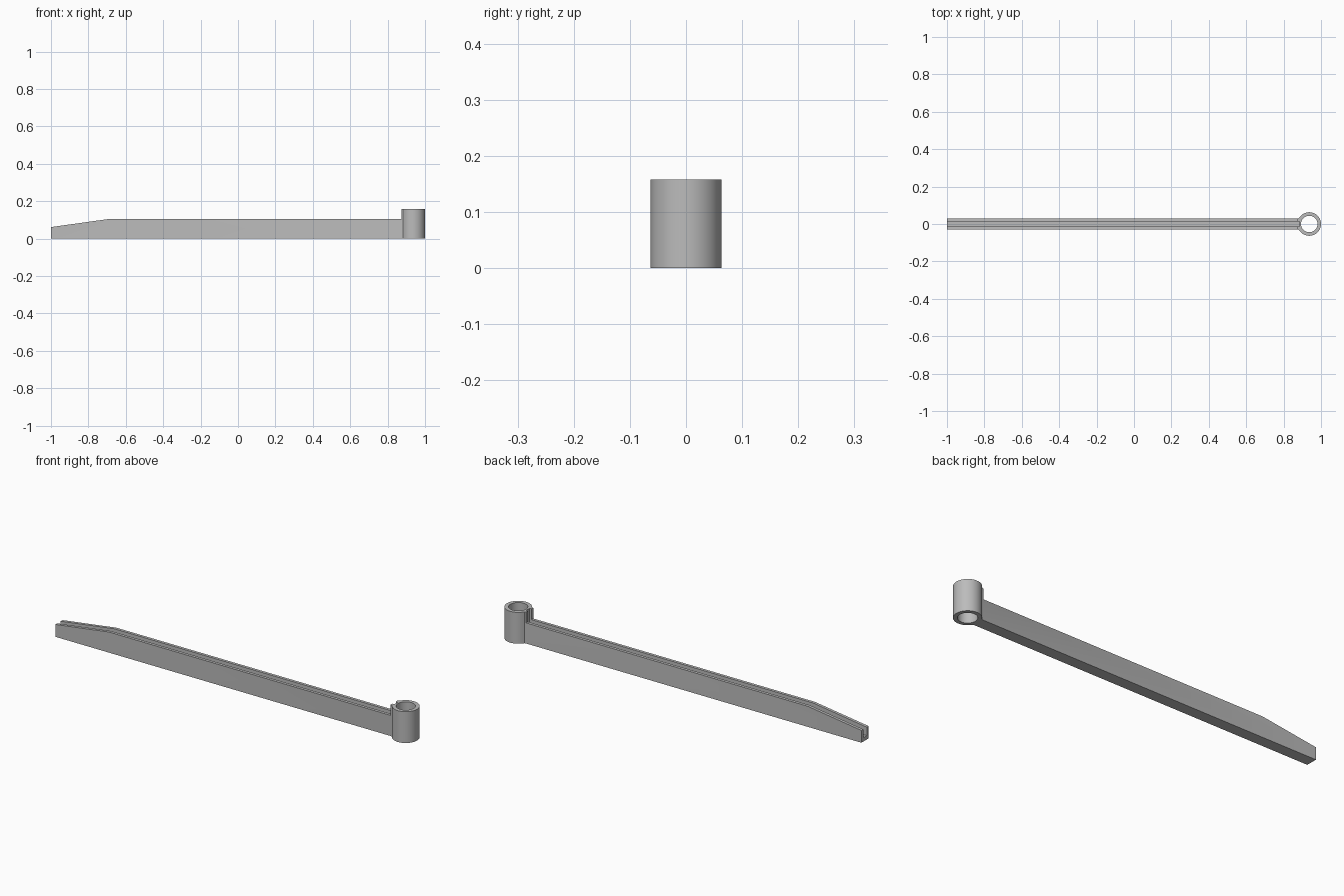
import bpy
import bmesh
import math
from mathutils import Vector

if "Cube" in bpy.data.objects:
    bpy.data.objects.remove(bpy.data.objects["Cube"])

RING_X, RING_R, HOLE_R, RING_H = 0.937, 0.063, 0.044, 0.158
BAR_W, BAR_H, GROOVE_W, GROOVE_Z = 0.029, 0.104, 0.014, 0.02

grey = bpy.data.materials.new("plain grey")
grey.use_nodes = True
colour = (0.5, 0.5, 0.5, 1)
grey.diffuse_color = colour
grey.node_tree.nodes["Principled BSDF"].inputs["Base Color"].default_value = colour


def prism(name, points, direction):
    """Extrude a flat outline of 3D points along a direction."""
    bm = bmesh.new()
    face = bm.faces.new([bm.verts.new(p) for p in points])
    result = bmesh.ops.extrude_face_region(bm, geom=[face])
    verts = [g for g in result["geom"] if isinstance(g, bmesh.types.BMVert)]
    bmesh.ops.translate(bm, verts=verts, vec=Vector(direction))
    bmesh.ops.recalc_face_normals(bm, faces=bm.faces)
    mesh = bpy.data.meshes.new(name)
    bm.to_mesh(mesh)
    bm.free()
    mesh.materials.append(grey)
    obj = bpy.data.objects.new(name, mesh)
    bpy.context.collection.objects.link(obj)
    return obj


def circle(radius, z, sides=64):
    angles = [2 * math.pi * i / sides for i in range(sides)]
    return [(RING_X + radius * math.cos(a), radius * math.sin(a), z) for a in angles]


# Long bar with a sloping tip
side = [(-1, 0), (0.9, 0), (0.9, BAR_H), (-0.7, BAR_H), (-1, 0.062)]
arm = prism("grooved_arm", [(x, -BAR_W, z) for x, z in side], (0, 2 * BAR_W, 0))

# Upright ring and the flared neck joining it to the bar
ring = prism("ring", circle(RING_R, 0), (0, 0, RING_H))
half = [(0.873, BAR_W), (0.881, 0.031), (0.89, 0.042)]
outline = half + [(x, -y) for x, y in reversed(half)]
neck = prism("neck", [(x, y, 0) for x, y in outline], (0, 0, RING_H))

# Cutters for the bore and the long groove
bore = prism("bore_cutter", circle(HOLE_R, -0.1), (0, 0, 0.4))
groove_plan = [(-1.1, -GROOVE_W), (0.884, -GROOVE_W), (0.884, GROOVE_W), (-1.1, GROOVE_W)]
groove = prism("groove_cutter", [(x, y, GROOVE_Z) for x, y in groove_plan], (0, 0, 0.3))

bpy.ops.object.select_all(action="DESELECT")
arm.select_set(True)
bpy.context.view_layer.objects.active = arm
for tool, operation in ((ring, "UNION"), (neck, "UNION"),
                        (bore, "DIFFERENCE"), (groove, "DIFFERENCE")):
    tool.hide_render = True
    mod = arm.modifiers.new(tool.name, "BOOLEAN")
    mod.operation = operation
    mod.solver = "EXACT"
    mod.object = tool
    bpy.ops.object.modifier_apply(modifier=mod.name)
    bpy.data.objects.remove(tool)

bpy.ops.object.shade_smooth_by_angle(angle=math.radians(30))
